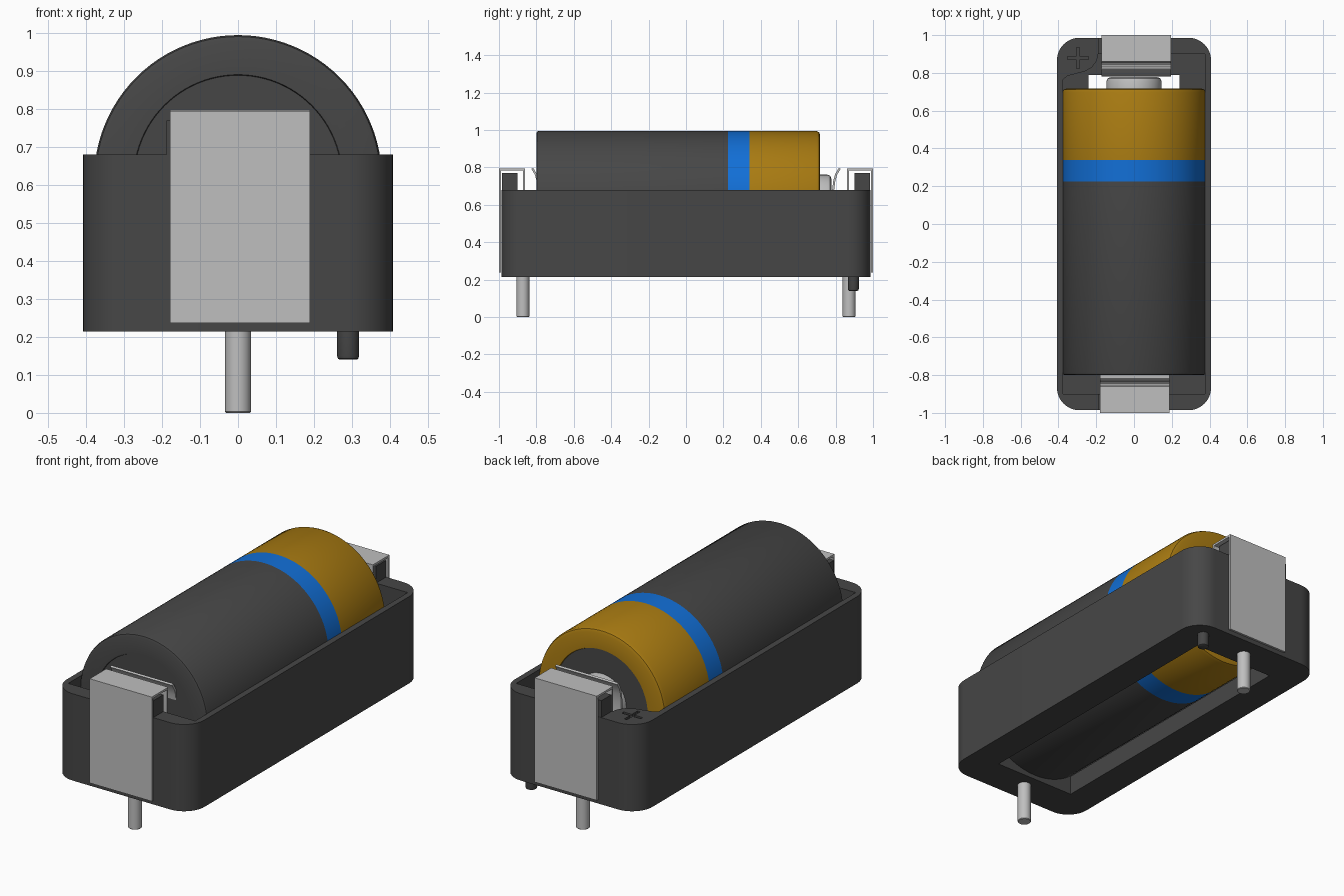
import bpy, bmesh, math
from mathutils import Matrix, Vector

cube = bpy.data.objects.get("Cube")
if cube:
    bpy.data.objects.remove(cube, do_unlink=True)


def material(name, rgb):
    m = bpy.data.materials.new(name)
    m.use_nodes = True
    m.diffuse_color = (*rgb, 1)
    m.node_tree.nodes["Principled BSDF"].inputs["Base Color"].default_value = (*rgb, 1)
    return m


DARK = material("dark grey", (0.062, 0.062, 0.062))
METAL = material("light metal", (0.52, 0.52, 0.52))
GOLD = material("gold", (0.40, 0.20, 0.006))
BLUE = material("blue", (0.006, 0.16, 0.68))


def make(name, bm, *mats):
    bmesh.ops.recalc_face_normals(bm, faces=bm.faces)
    me = bpy.data.meshes.new(name)
    bm.to_mesh(me)
    bm.free()
    ob = bpy.data.objects.new(name, me)
    bpy.context.collection.objects.link(ob)
    for m in mats:
        me.materials.append(m)
    return ob


def prism(name, outline, z0, z1, mat=DARK):
    bm = bmesh.new()
    base = bm.faces.new([bm.verts.new((x, y, z0)) for x, y in outline])
    top = bmesh.ops.extrude_face_region(bm, geom=[base])["geom"]
    verts = [v for v in top if isinstance(v, bmesh.types.BMVert)]
    bmesh.ops.translate(bm, verts=verts, vec=(0, 0, z1 - z0))
    return make(name, bm, mat)


def rect(x0, x1, y0, y1):
    return [(x0, y0), (x1, y0), (x1, y1), (x0, y1)]


def lathe(name, profile, rings, mats, place, segments=96):
    """Spin (radius, height) points; rings gives each band's material index."""
    bm = bmesh.new()
    loops = []
    for r, h in profile:
        if r == 0:
            loops.append([bm.verts.new(place @ Vector((0, 0, h)))] * segments)
        else:
            loops.append([bm.verts.new(place @ Vector((r * math.cos(2 * math.pi * i / segments),
                          r * math.sin(2 * math.pi * i / segments), h))) for i in range(segments)])
    for a, b, idx in zip(loops, loops[1:], rings):
        for i in range(segments):
            j = (i + 1) % segments
            quad = list(dict.fromkeys([a[i], a[j], b[j], b[i]]))
            bm.faces.new(quad).material_index = idx
    return make(name, bm, *mats)


def cut(target, cutter):
    mod = target.modifiers.new("cut", "BOOLEAN")
    mod.operation, mod.solver, mod.object = "DIFFERENCE", "EXACT", cutter
    bpy.context.view_layer.objects.active = target
    bpy.ops.object.modifier_apply(modifier=mod.name)
    bpy.data.objects.remove(cutter, do_unlink=True)


# Holder tray with rounded corners
W, L, R = 0.408, 0.986, 0.12
outline = []
for k, (sx, sy) in enumerate([(1, 1), (-1, 1), (-1, -1), (1, -1)]):
    for i in range(13):
        a = math.radians(90 * k + 7.5 * i)
        outline.append((sx * (W - R) + R * math.cos(a), sy * (L - R) + R * math.sin(a)))
tray = prism("holder_tray", outline, 0.215, 0.68)

# Cavity, leaving a curved corner shelf, then the floor opening
cavity = [(-0.376, -0.9), (0.376, -0.9), (0.376, 0.9), (-0.19, 0.9), (-0.197, 0.865),
          (-0.222, 0.83), (-0.26, 0.808), (-0.31, 0.795), (-0.35, 0.785), (-0.376, 0.765)]
cut(tray, prism("cavity_cutter", cavity, 0.32, 0.8))
cut(tray, prism("opening_cutter", rect(-0.24, 0.24, -0.79, 0.79), 0.1, 0.4))

# Engraved polarity cross on the shelf
cx, cy, a, t = -0.296, 0.878, 0.056, 0.008
cross = [(-t, -a), (t, -a), (t, -t), (a, -t), (a, t), (t, t),
         (t, a), (-t, a), (-t, t), (-a, t), (-a, -t), (-t, -t)]
cut(tray, prism("cross_cutter", [(cx + x, cy + y) for x, y in cross], 0.67, 0.7))

# Battery: dark body, blue band, gold end
AXIS = Matrix.Translation((0, 0, 0.616)) @ Matrix.Rotation(-math.pi / 2, 4, "X")
RB, Y0, Y1 = 0.379, -0.80, 0.717
body = [(0, Y0 + 0.005), (0.273, Y0 + 0.005), (0.275, Y0), (RB - 0.014, Y0), (RB - 0.004, Y0 + 0.004),
        (RB, Y0 + 0.014), (RB, 0.225), (RB, 0.34), (RB, Y1 - 0.02), (RB - 0.006, Y1 - 0.006),
        (RB - 0.02, Y1), (0.275, Y1), (0.273, Y1 - 0.005), (0, Y1 - 0.005)]
bands = [0] * 6 + [1] + [2] * 5 + [0]
battery = lathe("battery", body, bands, (DARK, BLUE, GOLD), AXIS)
nub = [(0, 0.70), (0.145, 0.70), (0.145, 0.757), (0.139, 0.771), (0.125, 0.777), (0, 0.777)]
terminal = lathe("battery_terminal", nub, [0] * 5, (METAL,), AXIS, 64)

# Spring clip bent from sheet: outer plate, top, inner leg and curved contact
strip = [(0.9945, 0.237), (0.9945, 0.79), (0.866, 0.79), (0.866, 0.41), (0.858, 0.385),
         (0.845, 0.378), (0.832, 0.387), (0.815, 0.45), (0.797, 0.54), (0.787, 0.62),
         (0.787, 0.68), (0.793, 0.73), (0.804, 0.765), (0.822, 0.795)]
objects = [tray, battery, terminal]
for side, label, x0, x1 in [(-1, "front", -0.179, 0.189), (1, "back", -0.171, 0.197)]:
    bm = bmesh.new()
    rows = [[bm.verts.new((x, side * d, z)) for x in (x0, x1)] for d, z in strip]
    for p, q in zip(rows, rows[1:]):
        bm.faces.new((p[0], p[1], q[1], q[0]))
    clip = make(label + "_spring_clip", bm, METAL)
    solid = clip.modifiers.new("sheet", "SOLIDIFY")
    solid.thickness, solid.offset, solid.use_even_offset = 0.011, 0, True
    bpy.context.view_layer.objects.active = clip
    bpy.ops.object.modifier_apply(modifier=solid.name)

    # Raised wall under the clip and solder pin below
    ys = sorted((side * 0.9, side * 0.984))
    wall = prism(label + "_clip_wall", rect(-0.188, 0.188, *ys), 0.66, 0.77)
    place = Matrix.Translation((0, side * 0.872, 0))
    pin = lathe(label + "_pin", [(0, 0), (0.031, 0), (0.034, 0.003), (0.034, 0.23), (0, 0.23)],
                [0] * 4, (METAL,), place, 32)
    objects += [clip, wall, pin]

# Locating peg
peg = lathe("locating_peg", [(0, 0.14), (0.022, 0.14), (0.027, 0.143), (0.029, 0.15), (0.029, 0.23), (0, 0.23)],
            [0] * 5, (DARK,), Matrix.Translation((0.29, 0.895, 0)), 32)
objects.append(peg)

# Smooth shading with sharp edges kept
bpy.ops.object.select_all(action="DESELECT")
for ob in objects:
    ob.select_set(True)
bpy.context.view_layer.objects.active = tray
bpy.ops.object.shade_smooth_by_angle(angle=math.radians(32))
